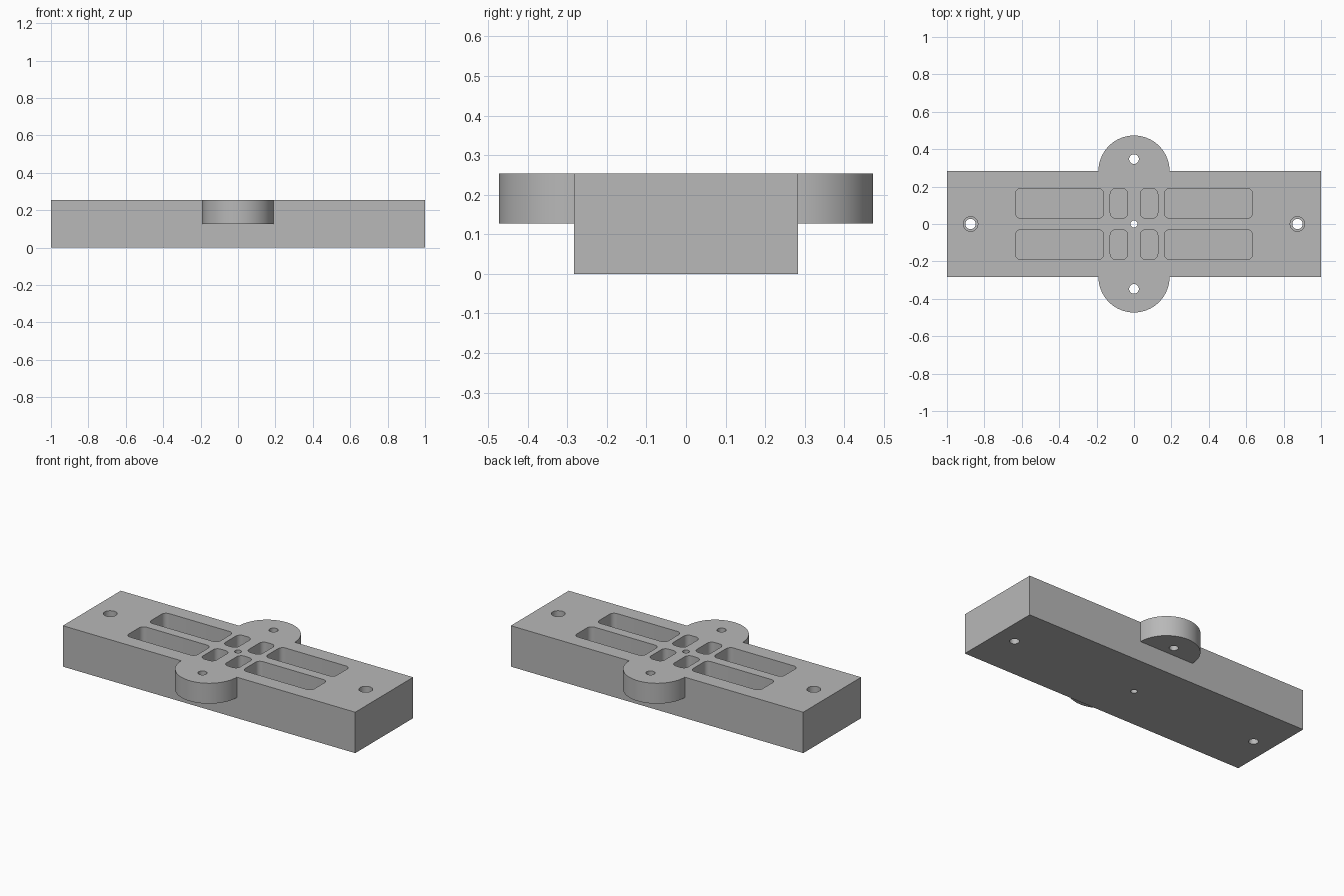
import bpy, bmesh
from math import pi, cos, sin, radians

if "Cube" in bpy.data.objects:
    bpy.data.objects.remove(bpy.data.objects["Cube"], do_unlink=True)

HALF_LENGTH, HALF_WIDTH, HEIGHT = 1.0, 0.283, 0.253
TAB_RADIUS, TAB_BOTTOM = 0.19, 0.127
POCKET_FLOOR = 0.063

grey = bpy.data.materials.new("plain_grey")
grey.use_nodes = True
colour = (0.48, 0.48, 0.48, 1)
grey.diffuse_color = colour
grey.node_tree.nodes["Principled BSDF"].inputs["Base Color"].default_value = colour


def arc(cx, cy, r, start, end, steps):
    """Points along a circular arc, angles in radians."""
    angles = [start + (end - start) * i / steps for i in range(steps + 1)]
    return [(cx + r * cos(a), cy + r * sin(a)) for a in angles]


def circle(cx, cy, r, steps=32):
    return arc(cx, cy, r, 0, 2 * pi, steps)[:-1]


def rounded_rect(x0, x1, y0, y1, r):
    corners = [(x1 - r, y1 - r), (x0 + r, y1 - r), (x0 + r, y0 + r), (x1 - r, y0 + r)]
    points = []
    for i, (cx, cy) in enumerate(corners):
        points += arc(cx, cy, r, i * pi / 2, (i + 1) * pi / 2, 6)
    return points


def prism(name, outline, z0, z1):
    """Extrude a flat outline upwards from z0 to z1."""
    bm = bmesh.new()
    face = bm.faces.new([bm.verts.new((x, y, z0)) for x, y in outline])
    extruded = bmesh.ops.extrude_face_region(bm, geom=[face], use_keep_orig=True)
    top = [v for v in extruded["geom"] if isinstance(v, bmesh.types.BMVert)]
    bmesh.ops.translate(bm, verts=top, vec=(0, 0, z1 - z0))
    bmesh.ops.recalc_face_normals(bm, faces=bm.faces)
    mesh = bpy.data.meshes.new(name)
    bm.to_mesh(mesh)
    bm.free()
    mesh.materials.append(grey)
    obj = bpy.data.objects.new(name, mesh)
    bpy.context.collection.objects.link(obj)
    return obj


def combine(target, tool, operation):
    """Apply a boolean and discard the tool."""
    tool.hide_render = True
    mod = target.modifiers.new(tool.name, "BOOLEAN")
    mod.operation, mod.solver, mod.object = operation, "EXACT", tool
    bpy.context.view_layer.objects.active = target
    bpy.ops.object.modifier_apply(modifier=mod.name)
    bpy.data.objects.remove(tool, do_unlink=True)


# Main block
block = prism("mounting_block", [(-HALF_LENGTH, -HALF_WIDTH), (HALF_LENGTH, -HALF_WIDTH),
                                 (HALF_LENGTH, HALF_WIDTH), (-HALF_LENGTH, HALF_WIDTH)], 0, HEIGHT)

# Rounded side tabs on the upper half
for side in (-1, 1):
    outline = arc(0, HALF_WIDTH, TAB_RADIUS, 0, pi, 48)
    outline += [(-TAB_RADIUS, 0.2), (TAB_RADIUS, 0.2)]
    tab = prism("side_tab", [(x, y * side) for x, y in outline], TAB_BOTTOM, HEIGHT)
    combine(block, tab, "UNION")

# Screw holes in the tabs, ends and centre
BELOW, ABOVE = -0.1, HEIGHT + 0.1
holes = [(0, 0, 0.019, BELOW)]
for side in (-1, 1):
    holes += [(0, side * 0.347, 0.026, BELOW),
              (side * 0.874, 0, 0.028, BELOW),
              (side * 0.874, 0, 0.039, TAB_BOTTOM)]
for x, y, r, bottom in holes:
    combine(block, prism("hole_cutter", circle(x, y, r), bottom, ABOVE), "DIFFERENCE")

# Rounded pockets, a short and a long one in each quarter
for sx in (-1, 1):
    for sy in (-1, 1):
        for x0, x1 in ((0.034, 0.127), (0.162, 0.634)):
            outline = [(x * sx, y * sy) for x, y in rounded_rect(x0, x1, 0.03, 0.19, 0.03)]
            combine(block, prism("pocket_cutter", outline, POCKET_FLOOR, ABOVE), "DIFFERENCE")

# Smooth curved walls, sharp edges kept
bpy.ops.object.select_all(action="DESELECT")
block.select_set(True)
bpy.context.view_layer.objects.active = block
bpy.ops.object.shade_smooth_by_angle(angle=radians(30))
